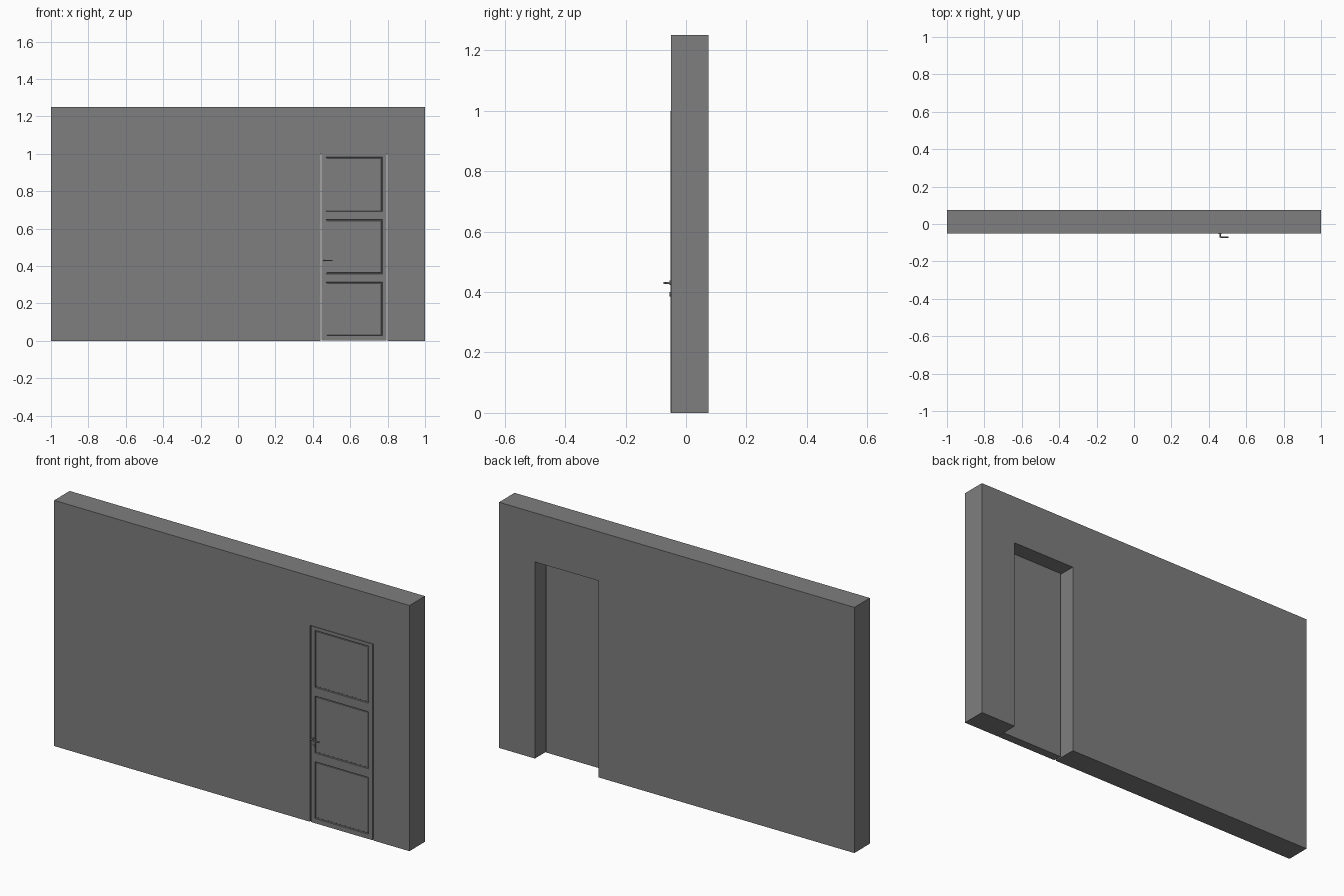
import bpy, bmesh, math

if "Cube" in bpy.data.objects:
    bpy.data.objects.remove(bpy.data.objects["Cube"])

WALL_FRONT, WALL_BACK = -0.05, 0.075
DOOR_FRONT, DOOR_BACK = -0.0515, -0.007
HANDLE_X, HANDLE_Z = 0.460, 0.43

dark = bpy.data.materials.new("dark_grey")
dark.diffuse_color = (0.21, 0.21, 0.21, 1)
dark.use_nodes = True
dark.node_tree.nodes["Principled BSDF"].inputs["Base Color"].default_value = dark.diffuse_color


def new_object(name, bm):
    bmesh.ops.recalc_face_normals(bm, faces=bm.faces[:])
    mesh = bpy.data.meshes.new(name)
    bm.to_mesh(mesh)
    bm.free()
    mesh.materials.append(dark)
    obj = bpy.data.objects.new(name, mesh)
    bpy.context.collection.objects.link(obj)
    return obj


def close_back(bm, depth):
    # Extrude the open outline backwards and cap it
    rim = [e for e in bm.edges if e.is_boundary]
    ext = bmesh.ops.extrude_edge_only(bm, edges=rim)["geom"]
    bmesh.ops.translate(bm, verts=[g for g in ext if isinstance(g, bmesh.types.BMVert)],
                        vec=(0, depth, 0))
    edges = [g for g in ext if isinstance(g, bmesh.types.BMEdge)]
    bmesh.ops.contextual_create(bm, geom=edges)


# Wall: outline with doorway, extruded through its thickness
bm = bmesh.new()
outline = [(-1, 0), (0.440, 0), (0.440, 1), (0.798, 1), (0.798, 0), (1, 0), (1, 1.25), (-1, 1.25)]
bm.faces.new([bm.verts.new((x, WALL_FRONT, z)) for x, z in outline])
close_back(bm, WALL_BACK - WALL_FRONT)
new_object("wall", bm)

# Door leaf: grid of rails and stiles with three recessed panels
bm = bmesh.new()
xs = [0.447, 0.470, 0.772, 0.793]
zs = [0.001, 0.025, 0.314, 0.358, 0.648, 0.692, 0.982, 0.999]
grid = [[bm.verts.new((x, DOOR_FRONT, z)) for x in xs] for z in zs]
panels = []
for j in range(len(zs) - 1):
    for i in range(len(xs) - 1):
        f = bm.faces.new((grid[j][i], grid[j][i + 1], grid[j + 1][i + 1], grid[j + 1][i]))
        if i == 1 and j % 2 == 1:
            panels.append(f)
close_back(bm, DOOR_BACK - DOOR_FRONT)
for thickness, shift in ((0.002, 0.006), (0.005, 0.0), (0.002, -0.002)):
    bmesh.ops.inset_individual(bm, faces=panels, thickness=thickness)
    for f in panels:
        bmesh.ops.translate(bm, verts=f.verts[:], vec=(0, shift, 0))
new_object("door_leaf", bm)


def disc(name, z, radius, depth):
    bpy.ops.mesh.primitive_cylinder_add(vertices=24, radius=radius, depth=depth,
                                        location=(HANDLE_X, DOOR_FRONT - depth / 2 + 0.0005, z),
                                        rotation=(math.pi / 2, 0, 0))
    bpy.context.object.name = name
    bpy.context.object.data.materials.append(dark)
    bpy.ops.object.shade_smooth_by_angle()


# Handle rosette and lock cover
disc("handle_rosette", HANDLE_Z, 0.0075, 0.003)
disc("lock_cover", 0.393, 0.0075, 0.003)

# Lever: round bar bent along the door
curve = bpy.data.curves.new("door_lever", "CURVE")
curve.dimensions = "3D"
curve.bevel_depth = 0.004
curve.bevel_resolution = 3
curve.use_fill_caps = True
curve.materials.append(dark)
path = [(0, -0.051), (0, -0.065), (0.0015, -0.0692), (0.006, -0.071), (0.045, -0.071)]
spline = curve.splines.new("POLY")
spline.points.add(len(path) - 1)
for p, (x, y) in zip(spline.points, path):
    p.co = (HANDLE_X + x, y, HANDLE_Z, 1)
lever = bpy.data.objects.new("door_lever", curve)
bpy.context.collection.objects.link(lever)
